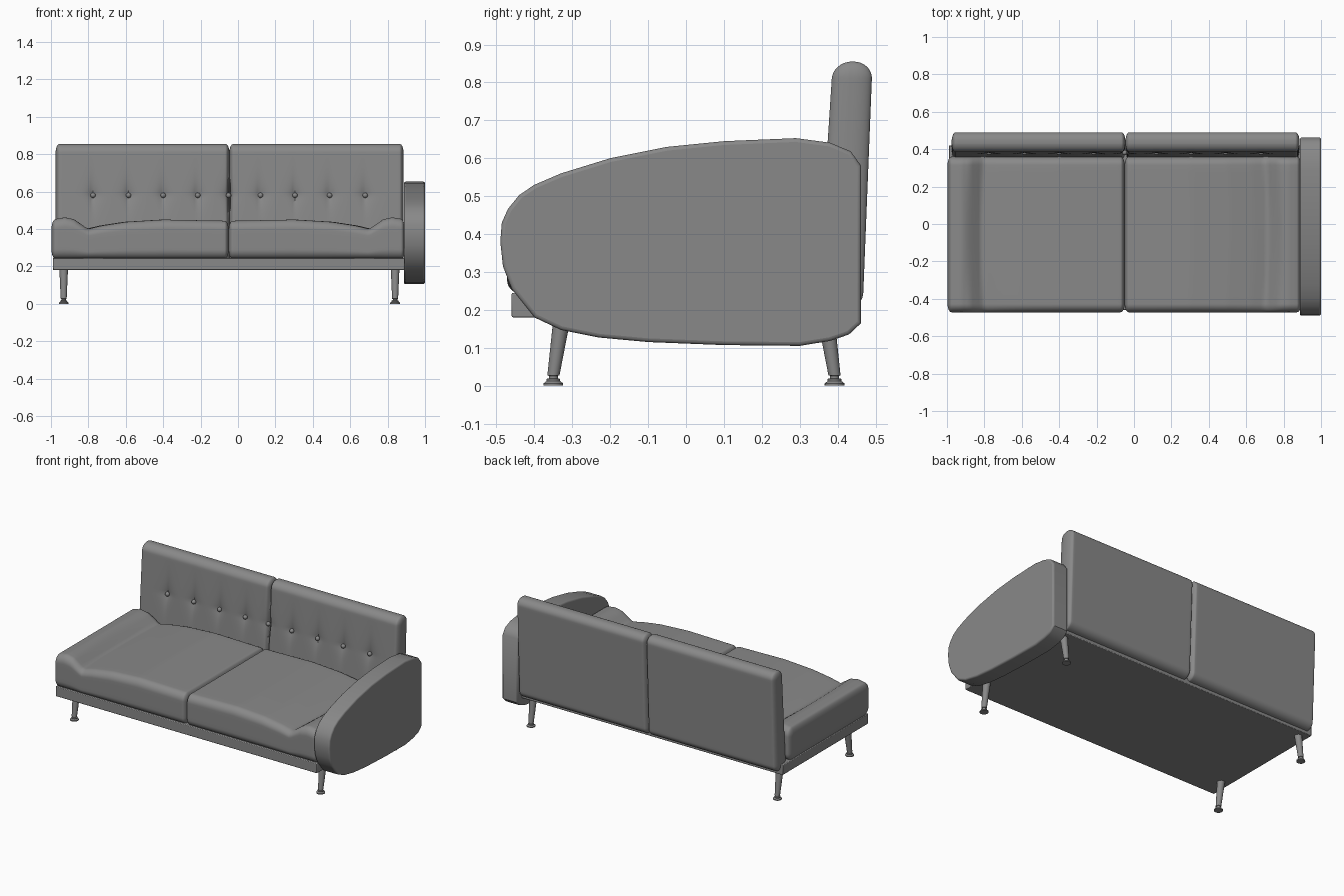
import bpy, bmesh, math
from mathutils import Vector

if "Cube" in bpy.data.objects:
    bpy.data.objects.remove(bpy.data.objects["Cube"])

grey = bpy.data.materials.new("grey_upholstery")
grey.use_nodes = True
grey.diffuse_color = (0.25, 0.25, 0.25, 1)
grey.node_tree.nodes["Principled BSDF"].inputs["Base Color"].default_value = (0.25, 0.25, 0.25, 1)

SEAM = -0.05


def finish(name, bm, angle=40):
    bmesh.ops.remove_doubles(bm, verts=bm.verts, dist=1e-5)
    bmesh.ops.recalc_face_normals(bm, faces=bm.faces)
    mesh = bpy.data.meshes.new(name)
    bm.to_mesh(mesh)
    bm.free()
    obj = bpy.data.objects.new(name, mesh)
    bpy.context.collection.objects.link(obj)
    mesh.materials.append(grey)
    bpy.ops.object.select_all(action='DESELECT')
    obj.select_set(True)
    bpy.context.view_layer.objects.active = obj
    bpy.ops.object.shade_smooth_by_angle(angle=math.radians(angle))
    return obj


def bevel(obj, width, segments):
    mod = obj.modifiers.new("soft_edge", 'BEVEL')
    mod.width, mod.segments, mod.limit_method = width, segments, 'ANGLE'
    mod.angle_limit = math.radians(50)


def axis_stops(lo, hi, r, n, k=5):
    # stops bunch up inside the rounded ends and are even between them
    ends = [r - r * math.tan(math.pi / 4 * (1 - i / k)) for i in range(k)]
    mid = [lo + r + (hi - lo - 2 * r) * i / n for i in range(n + 1)]
    return [lo + e for e in ends] + mid + [hi - e for e in reversed(ends)]


def cushion(name, lo, hi, r, cuts, deform):
    """Rounded box with a dense surface grid, reshaped by deform(point)."""
    bm = bmesh.new()
    stops = [axis_stops(lo[a], hi[a], r[a], cuts[a]) for a in range(3)]

    def place(p):
        inner = [min(max(p[a], lo[a] + r[a]), hi[a] - r[a]) for a in range(3)]
        d = Vector([(p[a] - inner[a]) / r[a] for a in range(3)])
        if d.length > 1e-6:
            d.normalize()
        return deform(Vector([inner[a] + d[a] * r[a] for a in range(3)]))

    for a in range(3):
        b, c = (a + 1) % 3, (a + 2) % 3
        for side in (lo[a], hi[a]):
            rows = []
            for u in stops[b]:
                row = []
                for v in stops[c]:
                    p = [0, 0, 0]
                    p[a], p[b], p[c] = side, u, v
                    row.append(bm.verts.new(place(p)))
                rows.append(row)
            for r0, r1 in zip(rows, rows[1:]):
                for i in range(len(r0) - 1):
                    bm.faces.new((r0[i], r0[i + 1], r1[i + 1], r1[i]))
    return finish(name, bm, 50)


# Seat cushions: the outer end swells into a low arm, then dips into a crease
TOP = [(0, 0.45), (0.07, 0.462), (0.12, 0.452), (0.16, 0.425), (0.195, 0.4),
       (0.27, 0.418), (0.4, 0.438), (0.6, 0.45), (0.96, 0.443)]


def seat_height(u):
    for (u0, h0), (u1, h1) in zip(TOP, TOP[1:]):
        if u <= u1:
            return h0 + (h1 - h0) * max(u - u0, 0) / (u1 - u0)
    return TOP[-1][1]


def seat_shape(sign):
    def deform(p):
        u = 0.945 - abs(p.x - SEAM)
        bow = 0.015 * (1 - ((p.y + 0.05) / 0.42) ** 2)
        h = seat_height(u + bow if u > 0.1 else u)
        z = 0.24 + (p.z - 0.24) * (h - 0.24) / 0.21
        return Vector((p.x, p.y, z))
    return deform


for name, x0, x1 in (("right_seat", -0.997, SEAM), ("left_seat", SEAM, 0.893)):
    cushion(name, (x0, -0.472, 0.24), (x1, 0.36, 0.45), (0.022, 0.045, 0.05),
            (56, 20, 5), seat_shape(1))

# Tufted backrest cushions
BUTTONS = [-0.775, -0.585, -0.4, -0.215, SEAM, 0.12, 0.305, 0.49, 0.68]
BUTTON_Z = 0.58


def back_shape(p):
    front = p.y < 0.4
    y = p.y + (0.065 if front else 0.04) * (p.z - 0.2)
    if p.y < 0.36:
        y += 0.028 * max(math.exp(-abs(p.x - x) / 0.025 - abs(p.z - BUTTON_Z) / 0.06)
                         for x in BUTTONS)
    return Vector((p.x, y, p.z))


for name, x0, x1 in (("right_back", -0.975, SEAM + 0.004), ("left_back", SEAM + 0.004, 0.885)):
    cushion(name, (x0, 0.345, 0.2), (x1, 0.466, 0.855), (0.022, 0.05, 0.045),
            (70, 2, 40), back_shape)

# Buttons
for i, x in enumerate(BUTTONS):
    bm = bmesh.new()
    bmesh.ops.create_uvsphere(bm, u_segments=16, v_segments=8, radius=0.014)
    bmesh.ops.translate(bm, verts=bm.verts, vec=(x, 0.382, BUTTON_Z))
    finish("button_%d" % (i + 1), bm)

# Base frame
bm = bmesh.new()
bmesh.ops.create_cube(bm, size=1)
bmesh.ops.scale(bm, verts=bm.verts, vec=(1.88, 0.88, 0.065))
bmesh.ops.translate(bm, verts=bm.verts, vec=(-0.05, -0.02, 0.2125))
bevel(finish("base_frame", bm), 0.004, 2)

# Side panel with a sweeping outline
OUTLINE = [(-.49, .38), (-.486, .43), (-.47, .466), (-.44, .503), (-.4, .53), (-.33, .56),
           (-.2, .6), (-.05, .63), (.1, .645), (.29, .653), (.38, .641), (.435, .618),
           (.462, .58), (.462, .165), (.43, .135), (.38, .118), (.3, .105), (.1, .107),
           (-.1, .115), (-.23, .127), (-.33, .147), (-.4, .18), (-.46, .255), (-.483, .315)]
bm = bmesh.new()
face = bm.faces.new([bm.verts.new((0.887, y, z)) for y, z in OUTLINE])
new = bmesh.ops.extrude_face_region(bm, geom=[face])["geom"]
bmesh.ops.translate(bm, verts=[v for v in new if isinstance(v, bmesh.types.BMVert)],
                    vec=(0.113, 0, 0))
bevel(finish("side_panel", bm), 0.01, 3)

# Splayed tapered legs with stepped feet: (radius, height)
LEG = [(0, 0), (0.026, 0), (0.026, 0.006), (0.018, 0.012), (0.018, 0.018),
       (0.012, 0.019), (0.012, 0.026), (0.016, 0.027), (0.023, 0.185), (0, 0.185)]
SIDES = 20
for side, x in (("right", -0.932), ("left", 0.84)):
    for end, y, lean in (("front", -0.35, 0.15), ("rear", 0.392, -0.15)):
        bm = bmesh.new()
        rings = []
        for r, z in LEG:
            cy = y + lean * max(z - 0.026, 0)
            rings.append([bm.verts.new((x + r * math.cos(2 * math.pi * i / SIDES),
                                        cy + r * math.sin(2 * math.pi * i / SIDES), z))
                          for i in range(SIDES)])
        for a, b in zip(rings, rings[1:]):
            for i in range(SIDES):
                j = (i + 1) % SIDES
                bm.faces.new((a[i], a[j], b[j], b[i]))
        bmesh.ops.remove_doubles(bm, verts=bm.verts, dist=1e-5)
        finish("%s_%s_leg" % (end, side), bm)
